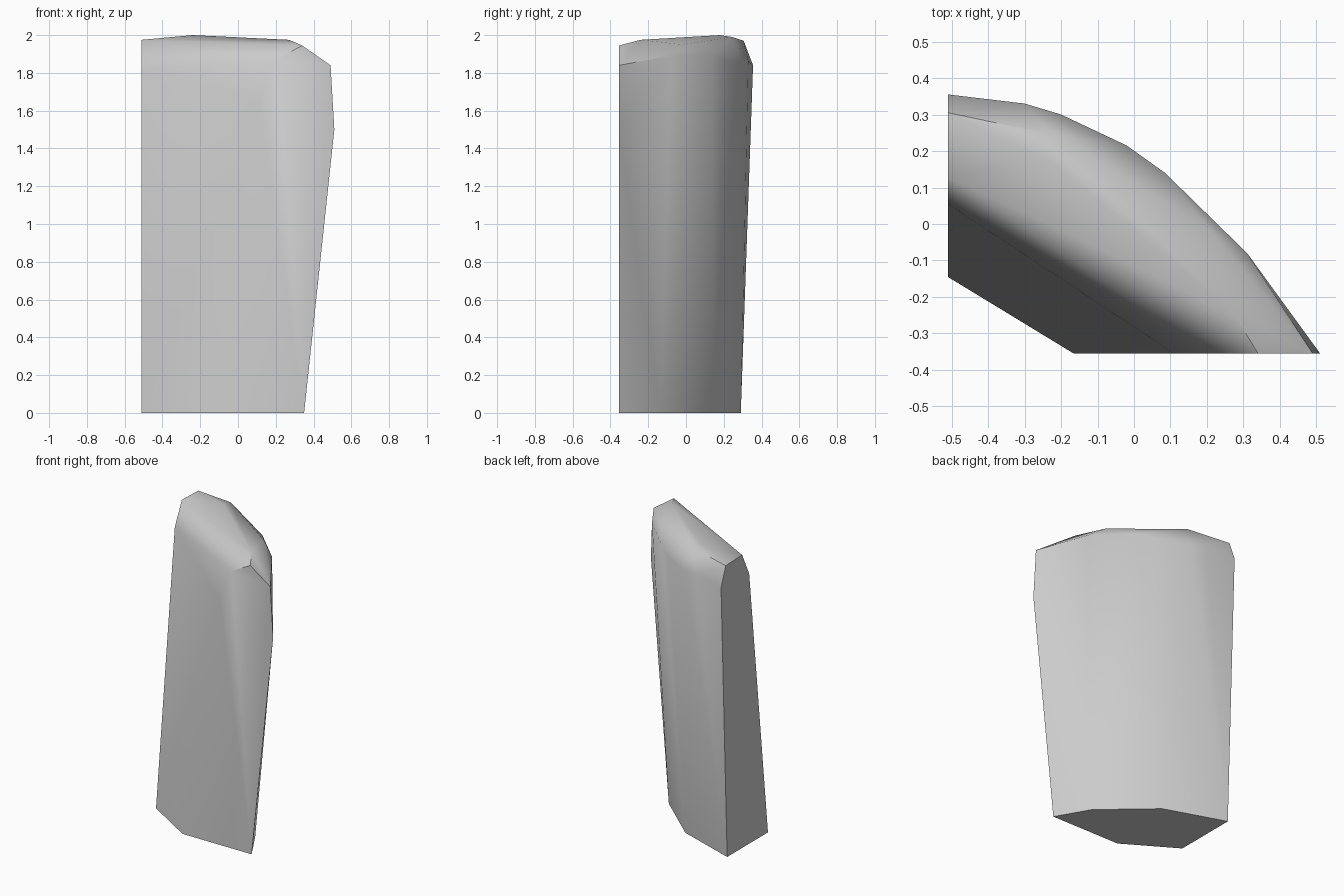
import bpy
import bmesh
import math

cube = bpy.data.objects.get("Cube")
if cube:
    bpy.data.objects.remove(cube, do_unlink=True)

# Material
grey = bpy.data.materials.new("pale_grey")
grey.use_nodes = True
colour = (0.6, 0.6, 0.6, 1.0)
grey.diffuse_color = colour
grey.node_tree.nodes["Principled BSDF"].inputs["Base Color"].default_value = colour

END = -0.51     # flat end plane (x)
FRONT = -0.355  # flat front plane (y)

# Flat end: outline as (y, z)
end_face = [(-0.145, 0), (0.29, 0), (0.355, 1.84),
            (0.305, 1.97), (0.13, 1.975), (0.055, 1.82)]
# Flat front: outline as (x, z)
front_face = [(-0.165, 0), (0.35, 0), (0.51, 1.5), (0.49, 1.84),
              (0.34, 1.945), (0.2, 1.87), (0.11, 1.66)]
# Curved outer wall: foot and shoulder
foot = [(0.224, -0.137, 0), (-0.1, 0.15, 0)]
shoulder = [(0.31, -0.08, 1.89), (0.085, 0.14, 1.89), (-0.02, 0.215, 1.86),
            (-0.2, 0.3, 1.85), (-0.3, 0.33, 1.865)]
# Crown on top
crown = [(0.27, -0.24, 1.975), (0.21, -0.02, 1.95),
         (-0.24, 0.18, 2.0), (-0.225, 0.245, 1.99)]

# Convex fragment wrapped around the outlines
points = [(END, y, z) for y, z in end_face]
points += [(x, FRONT, z) for x, z in front_face]
points += foot + shoulder + crown

bm = bmesh.new()
for p in points:
    bm.verts.new(p)
bmesh.ops.convex_hull(bm, input=bm.verts[:])
loose = [v for v in bm.verts if not v.link_faces]
bmesh.ops.delete(bm, geom=loose, context='VERTS')
bmesh.ops.dissolve_limit(bm, angle_limit=math.radians(1),
                         verts=bm.verts[:], edges=bm.edges[:])
bmesh.ops.recalc_face_normals(bm, faces=bm.faces[:])

mesh = bpy.data.meshes.new("curved_fragment")
bm.to_mesh(mesh)
bm.free()
mesh.materials.append(grey)
fragment = bpy.data.objects.new("curved_fragment", mesh)
bpy.context.collection.objects.link(fragment)

bpy.ops.object.select_all(action='DESELECT')
fragment.select_set(True)
bpy.context.view_layer.objects.active = fragment
bpy.ops.object.shade_smooth_by_angle(angle=math.radians(38))
